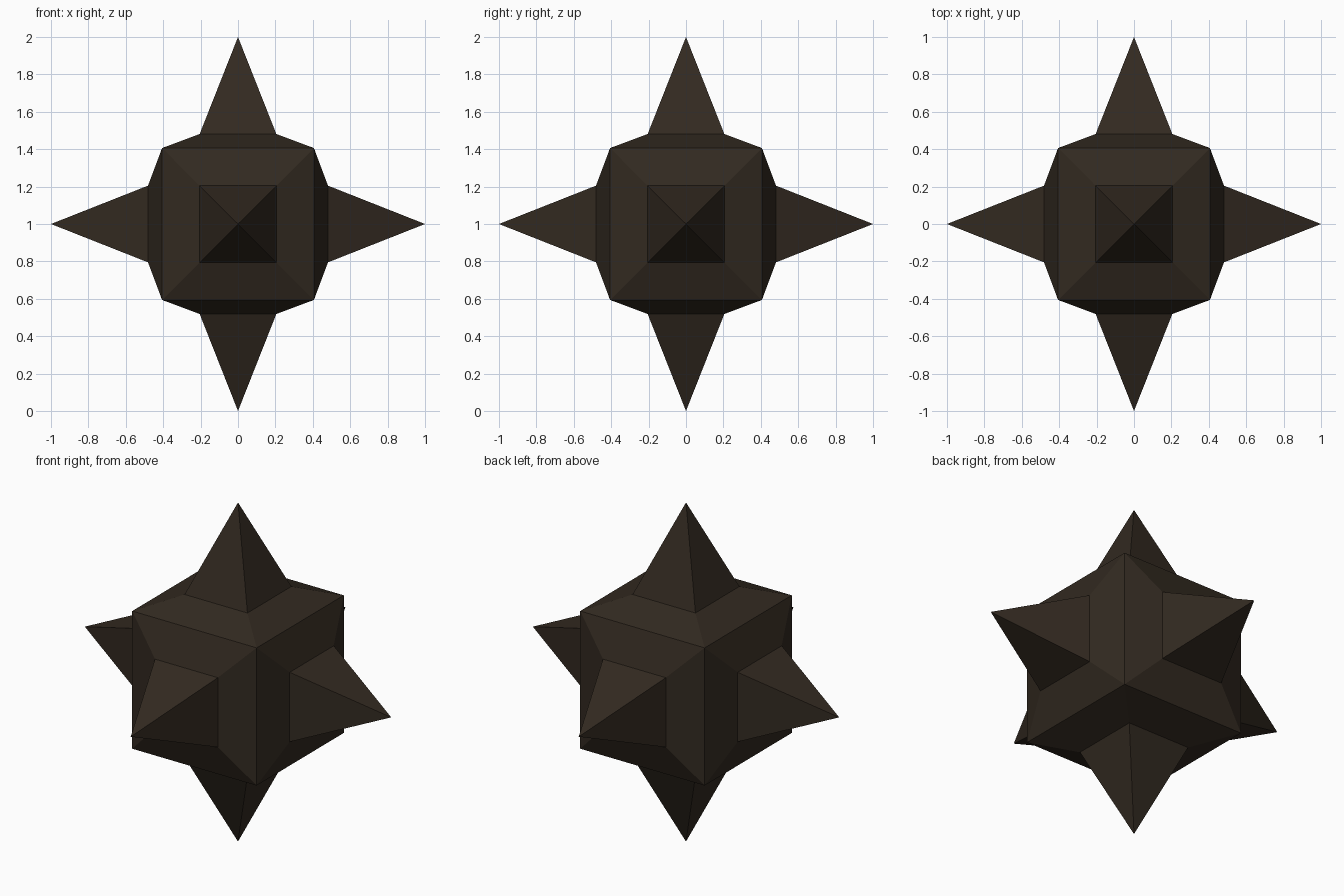
import bpy, bmesh

if "Cube" in bpy.data.objects:
    bpy.data.objects.remove(bpy.data.objects["Cube"])

CORE = 0.406        # half size of the cube core
BASE = 0.205        # half width of each spike base
BASE_H = 0.481      # distance of spike base from the centre
TIP = 1.0           # distance of spike tip from the centre

mat = bpy.data.materials.new("dark brown")
mat.diffuse_color = (0.032, 0.0225, 0.0145, 1)
mat.use_nodes = True
mat.node_tree.nodes["Principled BSDF"].inputs["Base Color"].default_value = mat.diffuse_color

bm = bmesh.new()

# Cube core
bmesh.ops.create_cube(bm, size=2 * CORE)
sides = list(bm.faces)
normals = [f.normal.copy() for f in sides]

# Raised square frustum on every side
bmesh.ops.inset_individual(bm, faces=sides, thickness=0.1, depth=0)
for f, n in zip(sides, normals):
    for v in f.verts:
        across = v.co - n * v.co.dot(n)
        v.co = n * BASE_H + across.normalized() * BASE * 2 ** 0.5

# Long four-sided spike on every raised square
tips = bmesh.ops.poke(bm, faces=sides)["verts"]
for v in tips:
    v.co = v.co.normalized() * TIP

bmesh.ops.recalc_face_normals(bm, faces=bm.faces)
mesh = bpy.data.meshes.new("spiked_cube")
bm.to_mesh(mesh)
bm.free()
mesh.materials.append(mat)

obj = bpy.data.objects.new("spiked_cube", mesh)
obj.location = (0, 0, TIP)
bpy.context.collection.objects.link(obj)
